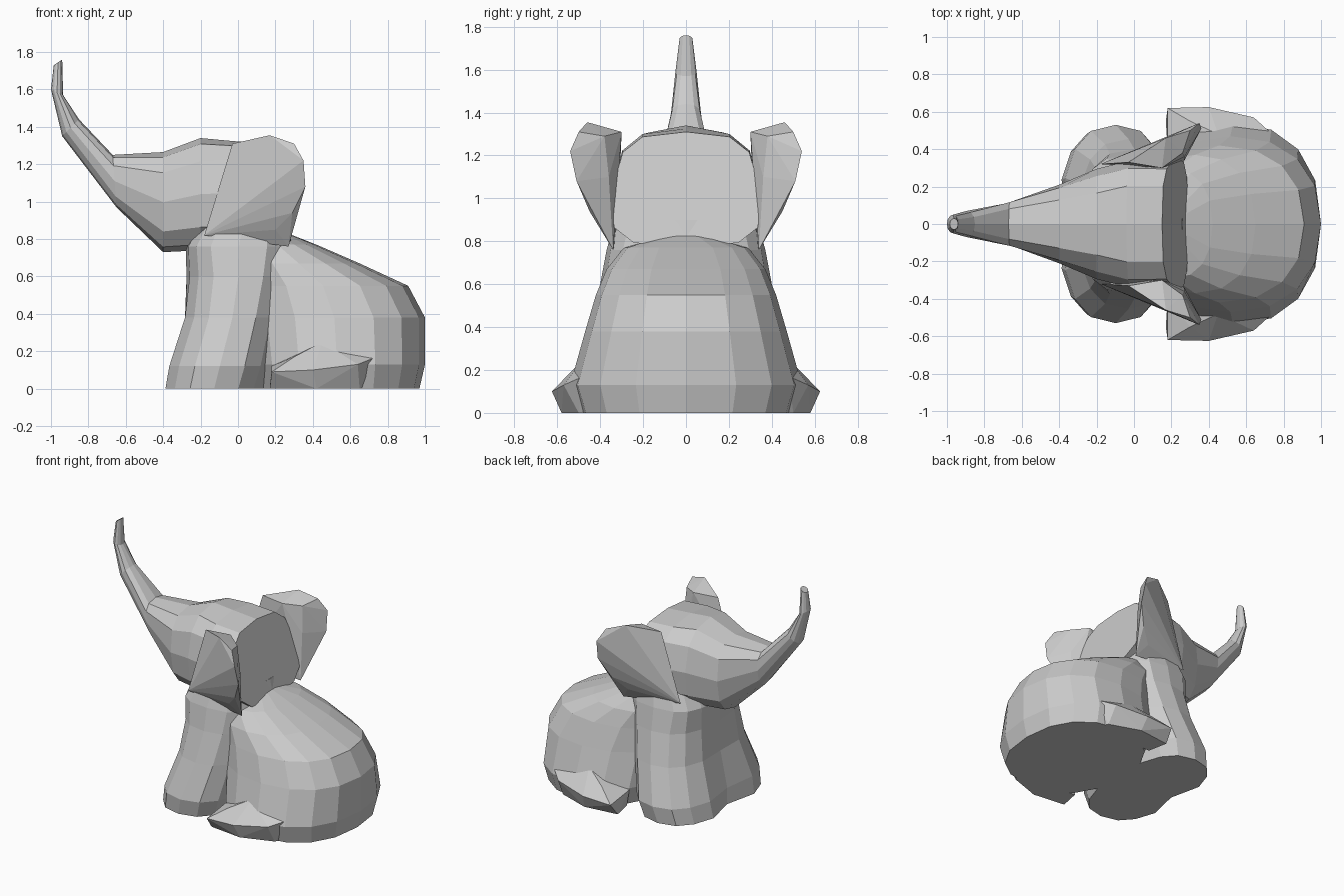
import bpy
import bmesh
import math
from mathutils import Vector

if "Cube" in bpy.data.objects:
    bpy.data.objects.remove(bpy.data.objects["Cube"], do_unlink=True)

GREY = (0.6, 0.6, 0.6, 1.0)
stone = bpy.data.materials.new("plain grey")
stone.use_nodes = True
stone.diffuse_color = GREY
stone.node_tree.nodes["Principled BSDF"].inputs["Base Color"].default_value = GREY


def finish(name, bm):
    """Turn a bmesh into a flat-faced object."""
    bmesh.ops.recalc_face_normals(bm, faces=bm.faces[:])
    mesh = bpy.data.meshes.new(name)
    bm.to_mesh(mesh)
    bm.free()
    mesh.materials.append(stone)
    obj = bpy.data.objects.new(name, mesh)
    bpy.context.collection.objects.link(obj)
    return obj


def loft(name, rings):
    """Skin a list of equal-length point rings and close both ends."""
    bm = bmesh.new()
    loops = [[bm.verts.new(p) for p in ring] for ring in rings]
    for low, high in zip(loops, loops[1:]):
        for i in range(len(low)):
            j = (i + 1) % len(low)
            bm.faces.new((low[i], low[j], high[j], high[i]))
    bm.faces.new(loops[0])
    bm.faces.new(loops[-1])
    return finish(name, bm)


def rounded(angle, power):
    """Point on a unit superellipse."""
    c, s = math.cos(angle), math.sin(angle)
    return (math.copysign(abs(c) ** (2 / power), c),
            math.copysign(abs(s) ** (2 / power), s))


def floor_ring(z, x_min, x_max, half_width, power=2.3, notch=0.0, sides=16):
    """Horizontal section, optionally notched at its front middle."""
    ring = []
    for i in range(sides):
        u, v = rounded(math.tau * i / sides, power)
        x = (x_min + x_max) / 2 + u * (x_max - x_min) / 2
        if i == sides // 2:
            x += notch
        ring.append((x, v * half_width, z))
    return ring


def head_ring(top, bottom, half_top, half_bottom, power=2.6, sides=12):
    """Upright section between a top and a bottom point (x, z)."""
    ring = []
    for i in range(sides):
        u, v = rounded(math.tau * i / sides, power)
        t = (v + 1) / 2
        half = half_bottom + (half_top - half_bottom) * t
        ring.append((bottom[0] + (top[0] - bottom[0]) * t, u * half,
                     bottom[1] + (top[1] - bottom[1]) * t))
    return ring


def hull_pair(name, points):
    """Faceted solid around a few points, mirrored to both sides."""
    for prefix, side in (("near", -1), ("far", 1)):
        bm = bmesh.new()
        for x, y, z in points:
            bm.verts.new(Vector((x, y * side, z)))
        out = bmesh.ops.convex_hull(bm, input=bm.verts[:])
        spare = {v for v in out["geom_interior"] + out["geom_unused"]
                 if isinstance(v, bmesh.types.BMVert)}
        bmesh.ops.delete(bm, geom=list(spare), context="VERTS")
        finish(prefix + "_" + name, bm)


# Round seated rear body
loft("rear_body", [floor_ring(*r) for r in (
    (0, .1, .97, .5), (.13, .06, 1, .54), (.38, .03, 1, .47),
    (.55, .0, .91, .42), (.67, .0, .65, .37), (.77, .0, .42, .29),
    (.825, .02, .28, .12))])

# Chest and the two front legs, split by a small notch
loft("chest_and_front_legs", [floor_ring(*r) for r in (
    (0, -.405, .15, .51, 2.5, .07), (.12, -.385, .19, .53, 2.5, .05),
    (.38, -.3, .24, .455, 2.5, .02), (.6, -.275, .28, .4, 2.6),
    (.76, -.28, .29, .37, 3), (.9, -.2, .26, .33, 3))])

# Head tapering forward into the raised trunk
loft("head_and_trunk", [head_ring(*r) for r in (
    ((.15, 1.31), (.29, .77), .31, .38, 3.2),
    ((-.04, 1.325), (0, .77), .32, .36, 3),
    ((-.2, 1.34), (-.2, .74), .28, .31),
    ((-.4, 1.265), (-.4, .73), .22, .2),
    ((-.67, 1.25), (-.65, .97), .14, .09),
    ((-.85, 1.44), (-.94, 1.35), .075, .065, 2),
    ((-.935, 1.57), (-1, 1.6), .05, .05, 2),
    ((-.94, 1.76), (-.985, 1.73), .03, .03, 2))])

# Ears flaring back and outward from the head
hull_pair("ear", (
    (-.18, .32, .82), (-.03, .33, 1.31), (.17, .46, 1.355), (.3, .5, 1.31),
    (.35, .54, 1.22), (.36, .51, 1.08), (.29, .45, .94), (.2, .39, .85),
    (.26, .38, 1.29), (.27, .36, 1.1), (.15, .3, 1.31), (.27, .34, .76)))

# Hind feet spreading beside the rear body
hull_pair("hind_foot", (
    (.17, .55, 0), (.18, .62, .09), (.4, .625, .1), (.42, .58, 0),
    (.64, .57, .13), (.65, .5, 0), (.74, .48, .17), (.3, .55, .17),
    (.45, .48, .25), (.18, .4, .12), (.2, .4, 0), (.7, .4, 0)))
